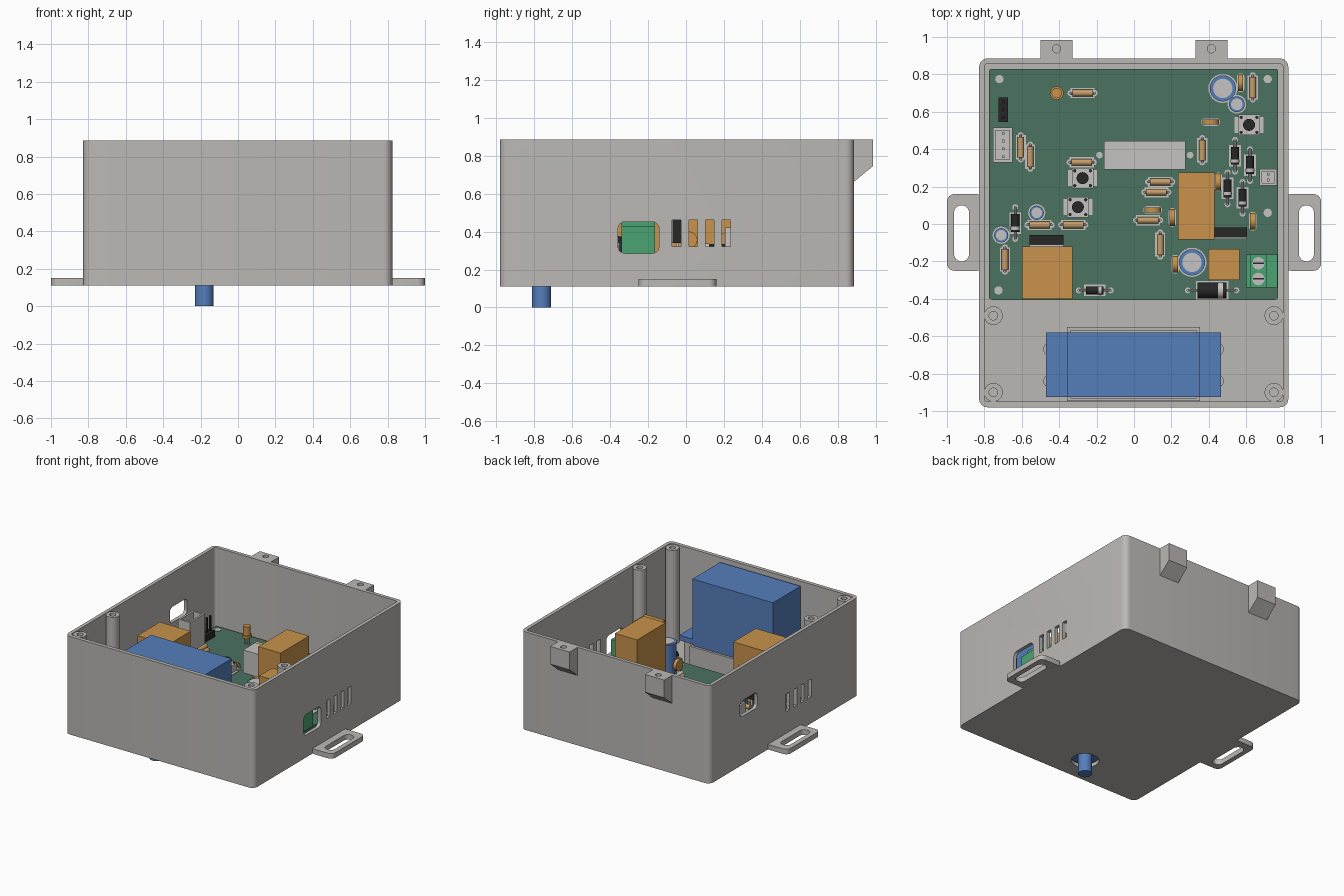
import bpy, bmesh
from math import sin, cos, pi

default_cube = bpy.data.objects.get("Cube")
if default_cube:
    bpy.data.objects.remove(default_cube, do_unlink=True)


def material(name, r, g, b):
    mat = bpy.data.materials.new(name)
    mat.use_nodes = True
    mat.diffuse_color = (r, g, b, 1)
    mat.node_tree.nodes["Principled BSDF"].inputs["Base Color"].default_value = (r, g, b, 1)
    return mat


GREY = material("case grey", 0.5, 0.48, 0.46)
SILVER = material("light silver", 0.56, 0.55, 0.54)
BLUE = material("blue", 0.09, 0.21, 0.5)
ORANGE = material("orange", 0.58, 0.29, 0.07)
TAN = material("tan", 0.56, 0.34, 0.14)
BOARD = material("board green", 0.07, 0.17, 0.12)
GREEN = material("terminal green", 0.07, 0.37, 0.17)
BLACK = material("black", 0.02, 0.02, 0.02)


# Profiles in a plane
def circle(u, v, r, n=24):
    return [(u + r * cos(2 * pi * i / n), v + r * sin(2 * pi * i / n)) for i in range(n)]


def rect(u0, u1, v0, v1, r=0.0, steps=6):
    if not r:
        return [(u0, v0), (u1, v0), (u1, v1), (u0, v1)]
    corners = [(u1 - r, v1 - r), (u0 + r, v1 - r), (u0 + r, v0 + r), (u1 - r, v0 + r)]
    return [(u + r * cos((q + i / steps) * pi / 2), v + r * sin((q + i / steps) * pi / 2))
            for q, (u, v) in enumerate(corners) for i in range(steps + 1)]


def around(u, v, w, h, r=0.0):
    return rect(u - w / 2, u + w / 2, v - h / 2, v + h / 2, r)


PLACE = {"X": lambda u, v, w: (w, u, v),
         "Y": lambda u, v, w: (u, w, v),
         "Z": lambda u, v, w: (u, v, w)}


# One object from prisms given as (profile, axis, low, high, material)
def part(name, *prisms):
    bm = bmesh.new()
    mats = []
    for profile, axis, low, high, mat in prisms:
        if mat not in mats:
            mats.append(mat)
        rings = [[bm.verts.new(PLACE[axis](u, v, w)) for u, v in profile] for w in (low, high)]
        n = len(profile)
        faces = [bm.faces.new(rings[0]), bm.faces.new(rings[1])]
        for i in range(n):
            j = (i + 1) % n
            faces.append(bm.faces.new((rings[0][i], rings[0][j], rings[1][j], rings[1][i])))
        for f in faces:
            f.material_index = mats.index(mat)
        bmesh.ops.recalc_face_normals(bm, faces=faces)
    mesh = bpy.data.meshes.new(name)
    bm.to_mesh(mesh)
    bm.free()
    for mat in mats:
        mesh.materials.append(mat)
    obj = bpy.data.objects.new(name, mesh)
    bpy.context.collection.objects.link(obj)
    return obj


def cut(obj, *prisms):
    cutter = part("cutter", *prisms)
    cutter.hide_render = True
    mod = obj.modifiers.new("cut", "BOOLEAN")
    mod.operation, mod.solver, mod.object = "DIFFERENCE", "EXACT", cutter
    bpy.context.view_layer.objects.active = obj
    bpy.ops.object.modifier_apply(modifier=mod.name)
    bpy.data.objects.remove(cutter, do_unlink=True)


# Open case with side openings, vents and a shaft hole
BASE, RIM, FLOOR = 0.11, 0.885, 0.14
SHAFT = (-0.18, -0.76)
case = part("case", (rect(-0.828, 0.825, -0.98, RIM, 0.045), "Z", BASE, RIM, GREY))
cut(case, (rect(-0.8, 0.797, -0.95, 0.857, 0.02), "Z", FLOOR, 1, GREY))
openings = [(around(-0.25, 0.368, 0.215, 0.165, 0.035), "X", 0.7, 0.9, GREY),
            (around(0.4, 0.555, 0.215, 0.125, 0.03), "X", -0.9, -0.7, GREY),
            (circle(*SHAFT, 0.1), "Z", 0, 0.2, GREY)]
for i in range(4):
    openings.append((around(-0.05 + i * 0.087, 0.39, 0.045, 0.14), "X", 0.7, 0.9, GREY))
    openings.append((around(-0.36 + i * 0.09, 0.39, 0.045, 0.14), "X", -0.9, -0.7, GREY))
cut(case, *openings)

# Slotted mounting ears, rear lugs
for side, label in ((1, "left"), (-1, "right")):
    inner, outer = sorted((side * 0.8, side)), side * 0.922
    ear = part(label + "_ear", (rect(*inner, -0.25, 0.16, 0.04), "Z", BASE, 0.15, GREY))
    cut(ear, (around(outer, -0.05, 0.08, 0.3, 0.039), "Z", 0, 0.3, GREY))
    x = side * 0.414
    lug = part(label + "_rear_lug", ([(0.87, RIM), (0.985, RIM), (0.985, 0.745), (0.87, 0.65)],
                                     "X", x - 0.085, x + 0.085, GREY))
    cut(lug, (circle(x, 0.937, 0.022), "Z", 0.8, 1, GREY))

# Screw posts
for x in (-0.752, 0.748):
    for y in (-0.49, -0.9):
        post = part("screw_post", (circle(x, y, 0.05), "Z", 0.13, 0.88, GREY))
        cut(post, (circle(x, y, 0.023), "Z", 0.7, 1, GREY))

# Motor with flange and shaft, in a pocket with screw bosses
pocket = part("motor_pocket", (rect(-0.358, 0.353, -0.945, -0.55), "Z", 0.13, 0.34, GREY))
cut(pocket, (rect(-0.34, 0.335, -0.93, -0.57), "Z", 0, 1, GREY))
part("motor", (rect(-0.355, 0.35, -0.925, -0.58), "Z", 0.16, 0.86, BLUE),
     (rect(-0.47, 0.465, -0.925, -0.58), "Z", 0.345, 0.385, BLUE),
     (circle(*SHAFT, 0.05), "Z", 0, 0.2, BLUE))
for x in (-0.45, 0.445):
    for y in (-0.67, -0.84):
        part("motor_boss", (circle(x, y, 0.035), "Z", 0.13, 0.344, GREY))

# Circuit board on standoffs
TOP = 0.28
INK = TOP + 0.004
part("circuit_board", (rect(-0.775, 0.77, -0.405, 0.83, 0.015), "Z", TOP - 0.03, TOP, BOARD))
for x, y in ((-0.72, 0.775), (0.715, 0.775), (-0.725, -0.355), (0.715, 0.06)):
    part("board_standoff", (circle(x, y, 0.04), "Z", 0.13, TOP - 0.03, GREY),
         (circle(x, y, 0.022), "Z", TOP - 0.03, INK, SILVER))


# Axial parts: body, leads, end pads and printed outline
def axial(name, x, y, axis, length, r, span, mat, band=0):
    along, across = (x, y) if axis == "X" else (y, x)
    z = TOP + r + 0.01
    size = (length + 0.02, 2 * r + 0.018)
    if axis == "Y":
        size = size[::-1]
    shapes = [(circle(across, z, r, 16), axis, along - length / 2, along + length / 2, mat),
              (circle(across, z, 0.007, 8), axis, along - span, along + span, SILVER),
              (around(x, y, *size), "Z", TOP, INK, SILVER)]
    if band:
        shapes.append((circle(across, z, r + 0.002, 16), axis,
                       along + band * length * 0.2, along + band * length * 0.38, SILVER))
    for s in (-span, span):
        px, py = (x + s, y) if axis == "X" else (x, y + s)
        shapes += [(circle(px, py, 0.016, 12), "Z", TOP, INK, SILVER),
                   (circle(px, py, 0.007, 8), "Z", TOP, z, SILVER)]
    part(name, *shapes)


for x, y in ((-0.275, 0.7), (-0.28, 0.33), (0.14, 0.225), (0.12, 0.17),
             (0.075, 0.02), (-0.505, -0.005), (-0.325, -0.005)):
    axial("resistor", x, y, "X", 0.11, 0.018, 0.065, TAN)
for x, y in ((0.635, 0.73), (0.365, 0.395), (-0.605, 0.41), (-0.555, 0.36),
             (0.14, -0.11), (-0.69, -0.19)):
    axial("resistor", x, y, "Y", 0.11, 0.018, 0.065, TAN)
for x, y in ((0.54, 0.365), (0.62, 0.315), (0.5, 0.19), (0.58, 0.14), (-0.635, 0.005)):
    axial("diode", x, y, "Y", 0.095, 0.022, 0.085, BLACK, -1)
axial("diode", -0.21, -0.355, "X", 0.095, 0.022, 0.085, BLACK, 1)
axial("power_diode", 0.418, -0.355, "X", 0.155, 0.042, 0.13, BLACK, 1)

# Disc capacitors on short legs
for x, y, axis in ((0.57, 0.755, "X"), (0.41, 0.545, "Y"), (0.45, 0.225, "X"), (0.1, 0.075, "Y"),
                   (0.205, 0.035, "X"), (0.635, 0.015, "X"), (0.22, -0.215, "X")):
    wide, mid = (y, x) if axis == "X" else (x, y)
    size = (0.04, 0.1) if axis == "X" else (0.1, 0.04)
    part("disc_capacitor", (circle(wide, TOP + 0.075, 0.045, 20), axis, mid - 0.014, mid + 0.014, ORANGE),
         (around(x, y, *size, 0.018), "Z", TOP, INK, SILVER),
         *[(circle(wide + s, TOP + 0.025, 0.007, 8), axis, mid - 0.006, mid + 0.006, SILVER)
           for s in (-0.025, 0.025)])

# Can capacitors with a bare metal top
for x, y, r, h in ((0.475, 0.725, 0.07, 0.24), (0.55, 0.64, 0.042, 0.17), (0.31, -0.205, 0.07, 0.24),
                   (-0.52, 0.06, 0.038, 0.16), (-0.71, -0.06, 0.038, 0.16)):
    part("can_capacitor", (circle(x, y, r), "Z", TOP, TOP + h, BLUE),
         (circle(x, y, r * 0.74), "Z", TOP + h, TOP + h + 0.004, SILVER),
         (circle(x, y, r + 0.008), "Z", TOP, INK, SILVER))

# Push buttons
for x, y in ((0.615, 0.53), (-0.275, 0.245), (-0.3, 0.09)):
    part("push_button", (around(x, y, 0.115, 0.11), "Z", TOP, TOP + 0.06, SILVER),
         (circle(x, y, 0.032), "Z", TOP + 0.06, TOP + 0.1, BLACK),
         (around(x, y, 0.155, 0.085), "Z", TOP, INK, SILVER),
         *[(circle(x + i, y + j, 0.009, 10), "Z", TOP + 0.06, TOP + 0.065, BLACK)
           for i in (-0.042, 0.042) for j in (-0.04, 0.04)])

# Box-shaped relays and film capacitor
part("left_relay", (rect(0.235, 0.43, -0.083, 0.275), "Z", TOP, 0.735, ORANGE))
part("right_relay", (rect(-0.6, -0.33, -0.4, -0.12), "Z", TOP, 0.72, ORANGE))
part("film_capacitor", (rect(0.395, 0.565, -0.3, -0.135), "Z", TOP, 0.63, ORANGE))

# Large ceramic resistor
part("power_resistor", (rect(-0.16, 0.275, 0.292, 0.445), "Z", TOP, 0.46, SILVER),
     (circle(0.368, TOP + 0.03, 0.008, 8), "Y", 0.36, 0.361, SILVER),
     *[(circle(x, 0.368, 0.018, 12), "Z", TOP, INK, SILVER) for x in (-0.185, 0.3)])

# Regulators: black body and metal back
for x, y in ((-0.468, -0.085), (0.515, -0.045)):
    part("regulator", (around(x, y, 0.18, 0.05), "Z", TOP + 0.06, TOP + 0.2, BLACK),
         (rect(x - 0.09, x + 0.09, y - 0.036, y - 0.024), "Z", TOP + 0.06, TOP + 0.27, SILVER),
         *[(around(x + s, y, 0.014, 0.014), "Z", TOP, TOP + 0.06, SILVER) for s in (-0.05, 0, 0.05)])

# Screw terminal
part("screw_terminal", (rect(0.6, 0.768, -0.34, -0.163), "Z", TOP, 0.43, GREEN),
     (rect(0.62, 0.71, -0.34, -0.163), "Z", 0.43, 0.5, GREEN),
     *[(circle(0.665, y, 0.033), "Z", 0.5, 0.506, SILVER) for y in (-0.21, -0.294)],
     *[(around(0.665, y, 0.06, 0.008), "Z", 0.506, 0.508, BLACK) for y in (-0.21, -0.294)])

# Plug sockets with pins
socket = part("right_socket", (rect(-0.755, -0.65, 0.33, 0.515), "Z", TOP, 0.53, SILVER))
cut(socket, (rect(-0.74, -0.665, 0.345, 0.5), "Z", 0.34, 0.6, SILVER))
socket = part("left_socket", (rect(0.67, 0.765, 0.205, 0.295), "Z", TOP, 0.42, SILVER))
cut(socket, (rect(0.685, 0.75, 0.22, 0.28), "Z", 0.33, 0.5, SILVER))
part("socket_pins", *[(around(-0.7, 0.36 + i * 0.042, 0.014, 0.014), "Z", 0.33, 0.47, SILVER) for i in range(4)],
     *[(around(0.717, y, 0.014, 0.014), "Z", 0.32, 0.39, SILVER) for y in (0.235, 0.265)])

# Pin header and indicator lamp
part("pin_header", (rect(-0.725, -0.675, 0.545, 0.675), "Z", TOP, 0.33, BLACK),
     *[(around(-0.7, 0.61 + s, 0.014, 0.014), "Z", 0.33, 0.45, BLACK) for s in (-0.042, 0, 0.042)])
part("indicator_lamp", (circle(-0.413, 0.7, 0.036), "Z", TOP + 0.06, TOP + 0.08, ORANGE),
     (circle(-0.413, 0.7, 0.028), "Z", TOP + 0.08, TOP + 0.15, ORANGE),
     *[(circle(-0.413 + s, 0.7, 0.006, 8), "Z", TOP, TOP + 0.06, SILVER) for s in (-0.015, 0.015)])

# Smooth round sides, keep edges sharp
meshes = [o for o in bpy.context.collection.objects if o.type == "MESH"]
bpy.ops.object.select_all(action="DESELECT")
for obj in meshes:
    obj.select_set(True)
bpy.context.view_layer.objects.active = meshes[0]
bpy.ops.object.shade_smooth_by_angle(angle=pi / 6)
